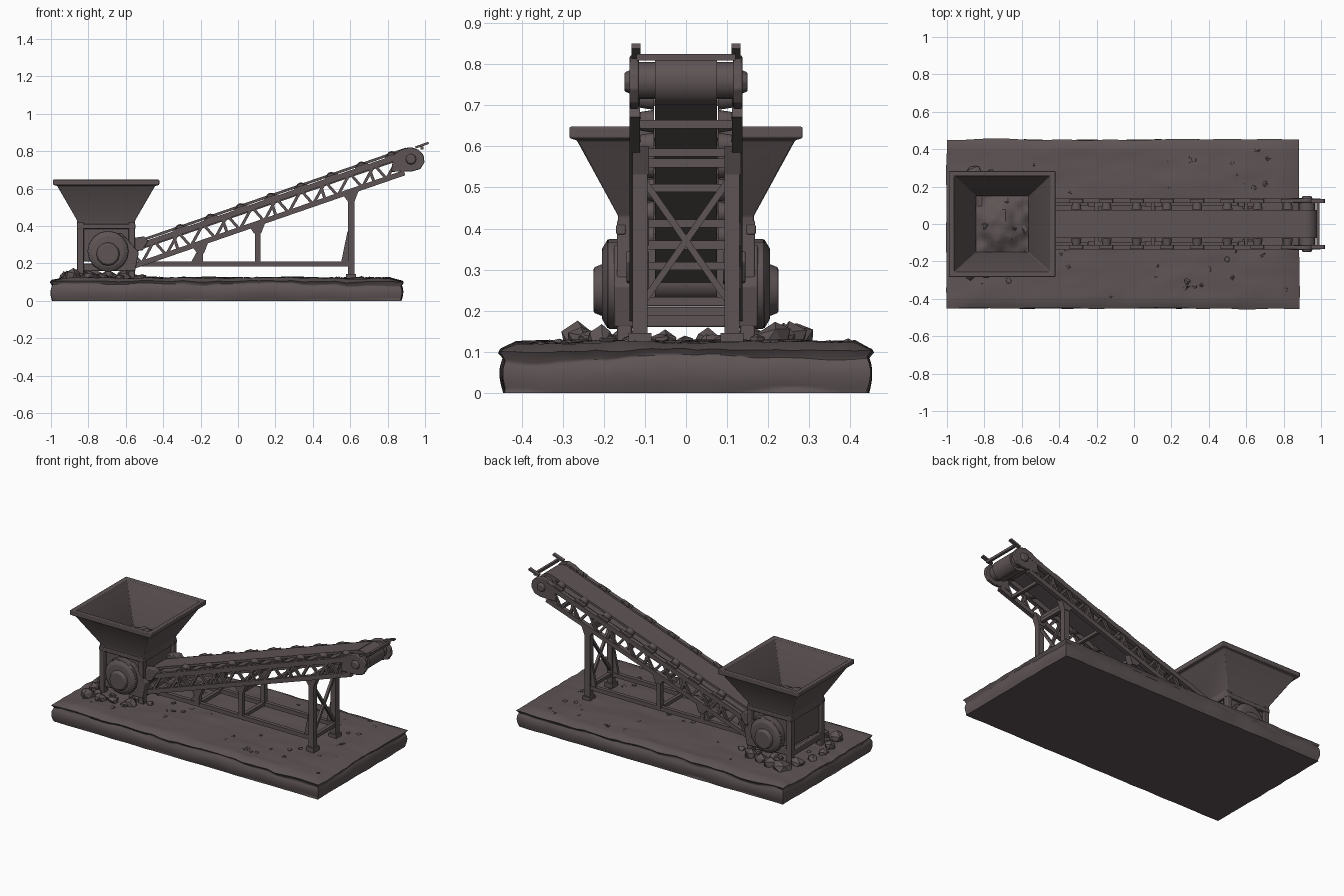
import bpy, bmesh, math, random
from mathutils import Vector, Matrix, noise

if "Cube" in bpy.data.objects:
    bpy.data.objects.remove(bpy.data.objects["Cube"])

random.seed(4)
mat = bpy.data.materials.new("dark brown grey")
mat.diffuse_color = (0.112, 0.088, 0.090, 1)
mat.use_nodes = True
mat.node_tree.nodes["Principled BSDF"].inputs["Base Color"].default_value = mat.diffuse_color


def finish(bm, name, smooth=True, bevel=0):
    bmesh.ops.recalc_face_normals(bm, faces=bm.faces)
    me = bpy.data.meshes.new(name)
    bm.to_mesh(me)
    bm.free()
    ob = bpy.data.objects.new(name, me)
    bpy.context.collection.objects.link(ob)
    me.materials.append(mat)
    if bevel:
        m = ob.modifiers.new("bevel", 'BEVEL')
        m.width, m.segments = bevel, 2
    if smooth:
        bpy.ops.object.select_all(action='DESELECT')
        ob.select_set(True)
        bpy.context.view_layer.objects.active = ob
        bpy.ops.object.shade_smooth_by_angle(angle=math.radians(35))
    return ob


def box(bm, x0, x1, y0, y1, z0, z1):
    m = Matrix.Translation(((x0 + x1) / 2, (y0 + y1) / 2, (z0 + z1) / 2))
    bmesh.ops.create_cube(bm, size=1, matrix=m @ Matrix.Diagonal((x1 - x0, y1 - y0, z1 - z0, 1)))


def beam(bm, p, q, w, h=None):
    """Square bar from p to q; w across y, h in the side plane."""
    p, q = Vector(p), Vector(q)
    d = (q - p).normalized()
    side = Vector((0, 1, 0)) if abs(d.y) < 0.9 else Vector((1, 0, 0))
    up = d.cross(side).normalized()
    side = up.cross(d)
    m = Matrix((d, side, up)).transposed().to_4x4()
    m.translation = (p + q) / 2
    bmesh.ops.create_cube(bm, size=1, matrix=m @ Matrix.Diagonal(((q - p).length, w, h or w, 1)))


def drum(bm, x, z, y0, y1, r0, r1=None, seg=24):
    """Round part lying along y."""
    m = Matrix.Translation((x, (y0 + y1) / 2, z)) @ Matrix.Rotation(-math.pi / 2, 4, 'X')
    bmesh.ops.create_cone(bm, cap_ends=True, segments=seg, radius1=r0,
                          radius2=r0 if r1 is None else r1, depth=abs(y1 - y0),
                          matrix=m if y1 > y0 else m @ Matrix.Rotation(math.pi, 4, 'X'))


def rock(bm, x, y, z, r, flat=0.8):
    m = Matrix.Translation((x, y, z)) @ Matrix.Diagonal((1, 1, flat, 1))
    vs = bmesh.ops.create_icosphere(bm, subdivisions=1, radius=r, matrix=m)['verts']
    for v in vs:
        v.co += Vector([random.uniform(-0.22, 0.22) * r for _ in range(3)])


def plate(bm, pts, y0, y1):
    """Flat side-view outline extruded along y."""
    f = bm.faces.new([bm.verts.new((x, y0, z)) for x, z in pts])
    g = bmesh.ops.extrude_face_region(bm, geom=[f])['geom']
    bmesh.ops.translate(bm, vec=(0, y1 - y0, 0), verts=[e for e in g if isinstance(e, bmesh.types.BMVert)])


def top(x): return 0.475 + 0.345 * x     # upper chord line
def low(x): return 0.378 + 0.345 * x     # lower chord line


# rough ground slab
bm = bmesh.new()
bmesh.ops.create_cube(bm, size=1)
bmesh.ops.subdivide_edges(bm, edges=bm.edges, cuts=31, use_grid_fill=True)
for v in bm.verts:
    c = v.co.copy()
    p = Vector((c.x * 1.86 - 0.06, c.y * 0.88, (c.z + 0.5) * 0.122))
    n = noise.noise(p * 6)
    if c.z > -0.49:
        edge = max(abs(c.x) * 2, abs(c.y) * 2)
        p.z += (c.z + 0.5) * (n * 0.009 + noise.noise(p * 16) * 0.008 - (0.018 if edge > 0.97 else 0))
    t = (c.z + 0.5)
    if abs(c.y) > 0.499:
        p.y += math.copysign(0.010 * math.sin(t * math.pi) + 0.010 * n - 0.012 * t ** 4, c.y)
    if abs(c.x) > 0.499:
        p.x += math.copysign(0.010 * math.sin(t * math.pi) + 0.008 * n - 0.012 * t ** 4, c.x)
    v.co = p
finish(bm, "ground_slab")

# loose rocks around the hopper foot and pebbles
bm = bmesh.new()
for s in (-1, 1):
    for x, y, r in ((-0.87, 0.26, 0.055), (-0.79, 0.25, 0.045), (-0.70, 0.23, 0.04),
                    (-0.91, 0.15, 0.04), (-0.62, 0.21, 0.045), (-0.93, 0.05, 0.03)):
        rock(bm, x + random.uniform(-.02, .02), s * y, 0.13, r if s > 0 else r * 0.85)
for i in range(60):
    rock(bm, random.uniform(-0.95, 0.82), random.uniform(-0.4, 0.4), 0.12, random.uniform(0.008, 0.018), 0.6)
for i in range(20):
    rock(bm, random.uniform(-0.9, -0.5), random.uniform(-0.25, 0.25), 0.125, random.uniform(0.015, 0.03))
finish(bm, "loose_rocks", smooth=False)

# hopper funnel: stacked square loops, outside up and inside down
bm = bmesh.new()
cx = -0.705
prof = [(0.155, 0.165, 0.385), (0.155, 0.165, 0.43), (0.262, 0.266, 0.615), (0.284, 0.284, 0.62),
        (0.284, 0.284, 0.648), (0.258, 0.258, 0.648), (0.248, 0.25, 0.625), (0.140, 0.150, 0.435), (0.140, 0.150, 0.385)]
loops = [[bm.verts.new((cx + sx * a, sy * b, z)) for sx, sy in ((-1, -1), (1, -1), (1, 1), (-1, 1))] for a, b, z in prof]
for A, B in zip(loops, loops[1:]):
    for i in range(4):
        bm.faces.new((A[i], A[(i + 1) % 4], B[(i + 1) % 4], B[i]))
finish(bm, "hopper_funnel", bevel=0.004)

# material heap inside the hopper
bm = bmesh.new()
bmesh.ops.create_grid(bm, x_segments=16, y_segments=16, size=1)
for v in bm.verts:
    r = min(1, v.co.length)
    v.co = Vector((cx + v.co.x * 0.145, v.co.y * 0.155, 0.425 + 0.06 * (1 - r * r) + 0.02 * noise.noise(v.co * 3)))
for i in range(9):
    a, d = random.uniform(0, 6.28), random.uniform(0.03, 0.12)
    rock(bm, cx + d * math.cos(a), d * math.sin(a), 0.475 - d * 0.3, random.uniform(0.015, 0.026))
finish(bm, "hopper_heap")

# hopper box and corner posts
bm = bmesh.new()
box(bm, -0.845, -0.565, -0.15, 0.15, 0.21, 0.40)
for s in (-1, 1):
    for x in (-0.842, -0.568):
        box(bm, x - 0.018, x + 0.018, s * 0.15 - 0.018, s * 0.15 + 0.018, 0.10, 0.42)
    box(bm, -0.85, -0.56, s * 0.15 - 0.014, s * 0.15 + 0.014, 0.16, 0.20)
    box(bm, -0.862, -0.548, s * 0.158 - 0.012, s * 0.158 + 0.012, 0.385, 0.41)
for x in (-0.848, -0.562):
    box(bm, x - 0.012, x + 0.012, -0.15, 0.15, 0.16, 0.20)
    box(bm, x - 0.012, x + 0.012, -0.16, 0.16, 0.385, 0.41)
finish(bm, "hopper_stand", bevel=0.004)

# drive drums and tail housings on both sides
bm = bmesh.new()
for s in (-1, 1):
    drum(bm, -0.695, 0.265, s * 0.13, s * 0.19, 0.11, seg=16)
    drum(bm, -0.695, 0.265, s * 0.19, s * 0.205, 0.11, 0.085, seg=16)
    drum(bm, -0.695, 0.25, s * 0.20, s * 0.225, 0.065, 0.055, seg=12)
    plate(bm, [(-0.70, 0.16), (-0.55, 0.16), (-0.53, 0.26), (-0.62, 0.36), (-0.70, 0.36)], s * 0.12, s * 0.175)
    plate(bm, [(-0.60, 0.26), (-0.57, 0.335), (-0.50, 0.345), (-0.48, 0.32), (-0.51, 0.27)], s * 0.09, s * 0.145)
finish(bm, "drive_drums", bevel=0.004)

# conveyor side trusses
bm = bmesh.new()
xa, xb, n = -0.58, 0.86, 22
for s in (-1, 1):
    y = s * 0.125
    beam(bm, (xa, y, top(xa)), (xb + 0.04, y, top(xb + 0.04)), 0.026, 0.03)
    beam(bm, (xa, y, low(xa)), (xb + 0.03, y, low(xb + 0.03)), 0.026, 0.028)
    step = (xb - xa) / n
    for i in range(n):
        f, g = (low, top) if i % 2 else (top, low)
        x = xa + i * step
        beam(bm, (x, y, f(x)), (x + step, y, g(x + step)), 0.014, 0.015)
    for i in range(0, n, 4):
        x = xa + i * step
        beam(bm, (x, y, low(x)), (x - 0.03, y, top(x - 0.03)), 0.016)
for x in (-0.45, -0.2, 0.1, 0.35, 0.6, 0.8):
    beam(bm, (x, -0.125, low(x)), (x, 0.125, low(x)), 0.02)
finish(bm, "conveyor_trusses")

# head plates with hubs
bm = bmesh.new()
for s in (-1, 1):
    plate(bm, [(0.82, 0.69), (0.93, 0.692), (0.975, 0.705), (0.997, 0.74), (0.992, 0.78), (0.965, 0.808),
               (0.92, 0.822), (0.87, 0.808), (0.83, 0.78)], s * 0.115, s * 0.137)
    drum(bm, 0.925, 0.757, s * 0.13, s * 0.15, 0.032, 0.024, seg=8)
    drum(bm, 0.925, 0.76, s * 0.07, s * 0.12, 0.045, seg=16)
finish(bm, "head_plates", bevel=0.004)

# belt loop: carrying run, head drum, return run
bm = bmesh.new()
drum(bm, 0.92, 0.76, -0.076, 0.076, 0.061, seg=32)
drum(bm, -0.58, 0.27, -0.076, 0.076, 0.045, seg=24)
beam(bm, (-0.60, 0, 0.295), (0.90, 0, 0.813), 0.152, 0.014)
beam(bm, (-0.57, 0, 0.262), (0.84, 0, 0.748), 0.152, 0.01)
beam(bm, (0.83, 0, 0.745), (0.935, 0, 0.703), 0.152, 0.01)
finish(bm, "belt")

# edge idler rollers with brackets
bm = bmesh.new()
for i in range(9):
    x = -0.47 + 0.1615 * (i + 1)
    for s in (-1, 1):
        if i < 8:
            drum(bm, x, top(x) + 0.014, s * 0.078, s * 0.116, 0.028, 0.022, seg=14)
        beam(bm, (x - 0.035, s * 0.122, top(x - 0.035) + 0.018), (x + 0.035, s * 0.122, top(x + 0.035) + 0.018), 0.022, 0.012)
    beam(bm, (x, -0.12, top(x) + 0.003), (x, 0.12, top(x) + 0.003), 0.016)
finish(bm, "idler_rollers")

# support frame: rails, posts, gussets and cross braces
bm = bmesh.new()
for s in (-1, 1):
    y = s * 0.112
    beam(bm, (-0.56, y, 0.198), (0.61, y, 0.198), 0.024, 0.026)
    beam(bm, (0.605, y, 0.10), (0.605, y, low(0.605)), 0.036, 0.036)
    box(bm, 0.578, 0.632, y - 0.028, y + 0.028, 0.11, 0.145)
    for x in (-0.20, 0.105):
        beam(bm, (x, y, 0.198), (x, y, low(x)), 0.026, 0.028)
    for x in (-0.20, 0.105, 0.605):
        z = low(x)
        plate(bm, [(x - 0.045, z - 0.018), (x - 0.018, z - 0.055), (x + 0.018, z - 0.055), (x + 0.045, z + 0.014)],
              y - 0.018, y + 0.022)
    plate(bm, [(0.55, 0.20), (0.595, 0.20), (0.595, 0.37), (0.585, 0.37)], y - 0.008, y + 0.008)
    plate(bm, [(-0.255, 0.20), (-0.205, 0.20), (-0.205, 0.29)], y - 0.008, y + 0.008)
    beam(bm, (0.605, -y, 0.21), (0.605, y, 0.53), 0.016)
for x, z in ((0.605, 0.56), (0.605, 0.198), (0.105, 0.198), (-0.20, 0.198), (-0.5, 0.198), (0.105, 0.36)):
    beam(bm, (x, -0.112, z), (x, 0.112, z), 0.022)
finish(bm, "support_frame")
